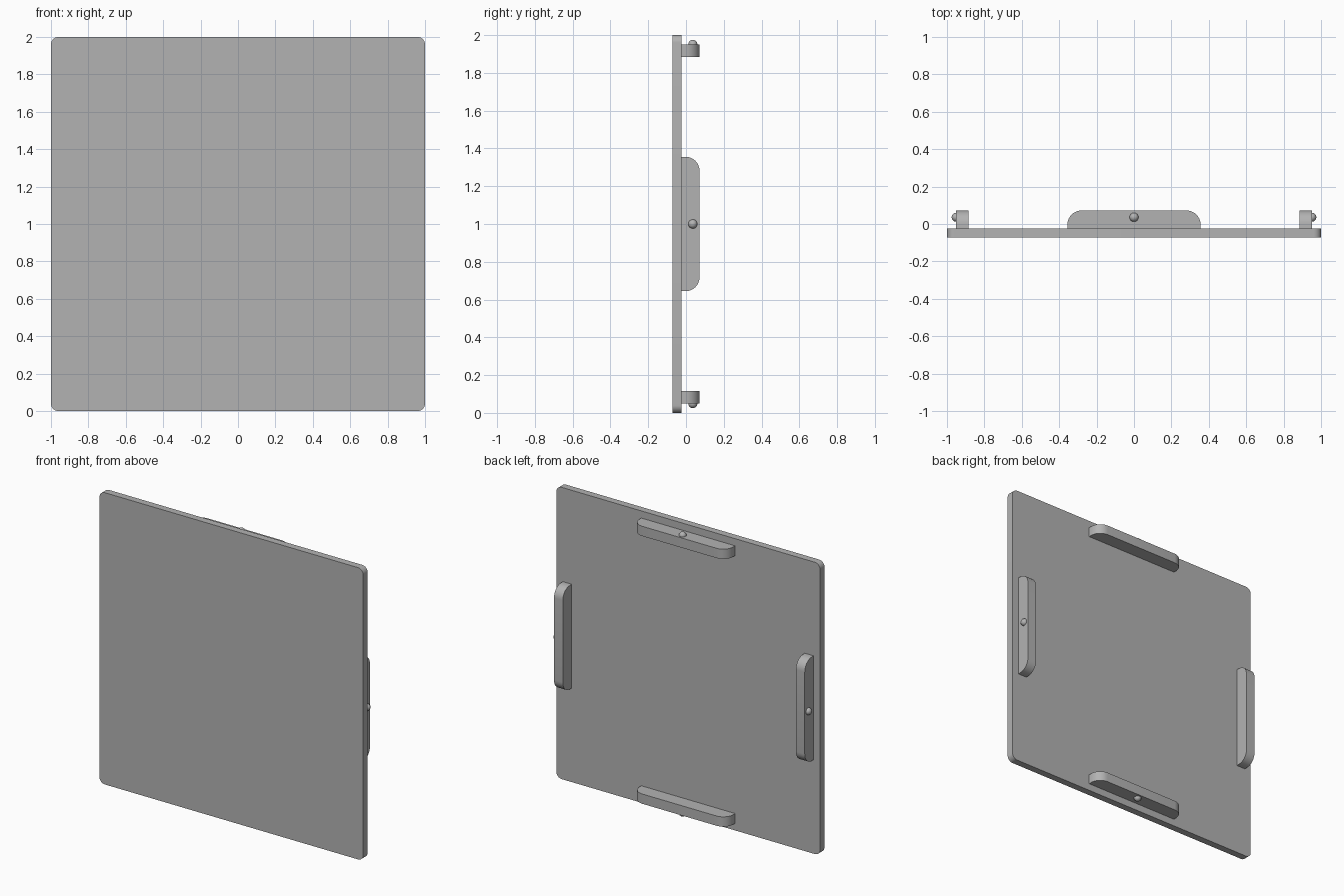
import bpy
import bmesh
from math import pi
from mathutils import Matrix, Vector

cube = bpy.data.objects.get("Cube")
if cube:
    bpy.data.objects.remove(cube)

grey = bpy.data.materials.new("plain grey")
grey.use_nodes = True
COLOUR = (0.45, 0.45, 0.45, 1)
grey.diffuse_color = COLOUR
grey.node_tree.nodes["Principled BSDF"].inputs["Base Color"].default_value = COLOUR

FRONT, BACK, TAB_BACK = -0.072, -0.024, 0.072
MIDDLE = Vector((0, 0, 1))


def finish(name, bm):
    bmesh.ops.recalc_face_normals(bm, faces=bm.faces)
    mesh = bpy.data.meshes.new(name)
    bm.to_mesh(mesh)
    bm.free()
    mesh.materials.append(grey)
    obj = bpy.data.objects.new(name, mesh)
    bpy.context.collection.objects.link(obj)
    bpy.ops.object.select_all(action="DESELECT")
    obj.select_set(True)
    bpy.context.view_layer.objects.active = obj
    bpy.ops.object.shade_smooth_by_angle(angle=pi / 6)


def rounded_box(name, low, high, radius, picks_edge, placement=Matrix()):
    """Box between two corners, with the picked edges rounded."""
    low, high = Vector(low), Vector(high)
    bm = bmesh.new()
    bmesh.ops.create_cube(bm, size=1)
    bmesh.ops.scale(bm, vec=high - low, verts=bm.verts)
    bmesh.ops.translate(bm, vec=(low + high) / 2, verts=bm.verts)
    edges = [e for e in bm.edges if picks_edge(*(v.co for v in e.verts))]
    bmesh.ops.bevel(bm, geom=edges, offset=radius, segments=8,
                    profile=0.5, affect="EDGES")
    bm.transform(placement)
    finish(name, bm)


# Flat panel with rounded corners
rounded_box("panel", (-1, FRONT, 0), (1, BACK, 2), 0.04,
            lambda a, b: abs(a.y - b.y) > 0.01)

# One tab with a snap bump at the middle of each side
for index, side in enumerate(("left", "top", "right", "bottom")):
    place = Matrix.Translation(MIDDLE) @ Matrix.Rotation(-index * pi / 2, 4, "Y")
    rounded_box(side + "_tab", (0.884, BACK, -0.356), (0.951, TAB_BACK, 0.356),
                0.075, lambda a, b: min(a.y, b.y) > 0 and abs(a.x - b.x) > 0.01,
                place)
    bm = bmesh.new()
    bmesh.ops.create_uvsphere(bm, u_segments=24, v_segments=12, radius=0.024)
    bm.transform(place @ Matrix.Translation((0.951, 0.036, 0)))
    finish(side + "_bump", bm)
